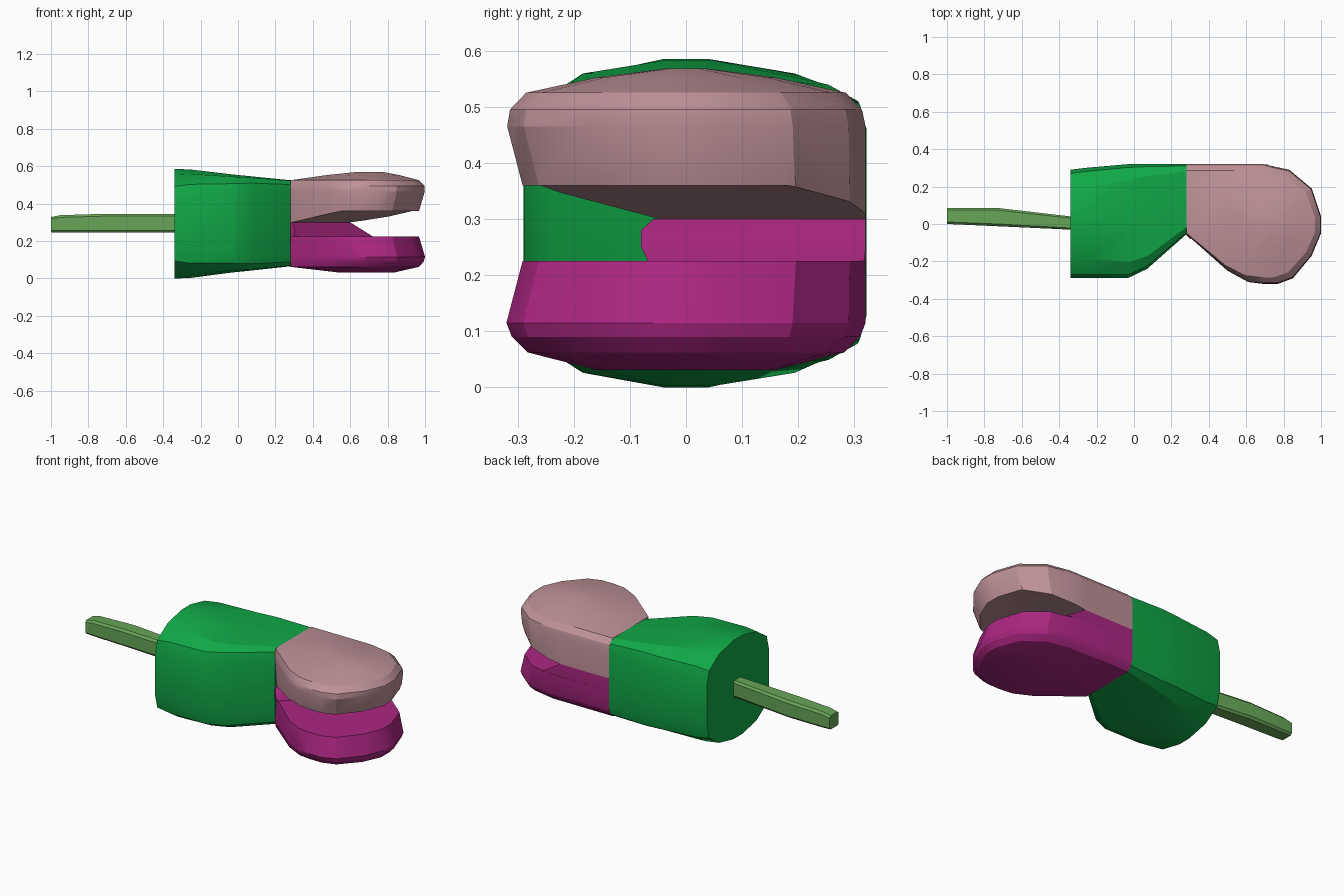
import bpy, bmesh, math
from mathutils import Vector

cube = bpy.data.objects.get("Cube")
if cube:
    bpy.data.objects.remove(cube, do_unlink=True)


def material(name, rgb):
    """Flat material from 0-255 display values, stored as linear."""
    lin = [((c / 255 + 0.055) / 1.055) ** 2.4 if c > 10 else c / 255 / 12.92 for c in rgb]
    m = bpy.data.materials.new(name)
    m.use_nodes = True
    m.diffuse_color = (*lin, 1)
    m.node_tree.nodes["Principled BSDF"].inputs["Base Color"].default_value = (*lin, 1)
    return m


green = material("green", (16, 168, 71))
leaf = material("light_green", (103, 165, 87))
pink = material("dusty_pink", (190, 146, 152))
magenta = material("magenta", (171, 38, 129))


def loft(rings):
    """Skin a list of equal-length closed rings and cap both ends."""
    bm = bmesh.new()
    loops = [[bm.verts.new(p) for p in ring] for ring in rings]
    for a, b in zip(loops, loops[1:]):
        for i in range(len(a)):
            j = (i + 1) % len(a)
            bm.faces.new((a[i], a[j], b[j], b[i]))
    bm.faces.new(loops[0])
    bm.faces.new(loops[-1])
    return bm


def finish(bm, name, mat, angle=25):
    bmesh.ops.recalc_face_normals(bm, faces=bm.faces[:])
    me = bpy.data.meshes.new(name)
    bm.to_mesh(me)
    bm.free()
    me.materials.append(mat)
    ob = bpy.data.objects.new(name, me)
    bpy.context.collection.objects.link(ob)
    bpy.ops.object.select_all(action='DESELECT')
    ob.select_set(True)
    bpy.context.view_layer.objects.active = ob
    bpy.ops.object.shade_smooth_by_angle(angle=math.radians(angle))
    return ob


def section(x, y0, y1, z0, z1, corner):
    """Mirror a quarter profile four ways and fit it to a box at x."""
    q = corner
    pts = (q + [(u, -v) for u, v in reversed(q)]
           + [(-u, -v) for u, v in q] + [(-u, v) for u, v in reversed(q)])
    return [(x, (y0 + y1) / 2 + u * (y1 - y0) / 2, (z0 + z1) / 2 + v * (z1 - z0) / 2)
            for u, v in pts]


# Body: round at the back end, boxier where it meets the jaws
ROUND = [(0.14, 1), (0.6, 0.9), (0.93, 0.68), (1, 0.4)]
BOXY = [(0.14, 1), (0.8, 0.99), (0.95, 0.9), (1, 0.72)]


def blend(t):
    return [(a + (c - a) * t, b + (d - b) * t) for (a, b), (c, d) in zip(ROUND, BOXY)]


finish(loft([
    section(-0.34, -0.29, 0.29, 0.0, 0.585, blend(0)),
    section(-0.26, -0.29, 0.30, 0.002, 0.583, blend(0.2)),
    section(-0.03, -0.288, 0.32, 0.032, 0.556, blend(0.6)),
    section(0.07, -0.24, 0.322, 0.042, 0.546, blend(0.8)),
    section(0.28, -0.055, 0.32, 0.065, 0.525, blend(1)),
]), "body", green)

# Stem: slim chamfered bar
STEM = [(0.75, 1), (1, 0.75)]
finish(loft([
    section(-1.0, 0.0, 0.085, 0.247, 0.328, STEM),
    section(-0.95, -0.002, 0.086, 0.245, 0.338, STEM),
    section(-0.73, -0.012, 0.086, 0.245, 0.345, STEM),
    section(-0.30, -0.032, 0.036, 0.245, 0.345, STEM),
]), "stem", leaf)

# Plan outline shared by both jaws
OUTLINE = [(0.28, -0.055), (0.50, -0.25), (0.61, -0.31), (0.69, -0.32), (0.77, -0.32),
           (0.85, -0.29), (0.95, -0.17), (1.0, -0.05), (1.0, 0.04), (0.95, 0.19),
           (0.83, 0.29), (0.69, 0.32), (0.28, 0.32)]


def ring(z, sx, sy, cx=0.28, cy=0.0):
    return [(cx + (x - cx) * sx, cy + (y - cy) * sy, z) for x, y in OUTLINE]


# Upper jaw: flat base first, then its mouth side is lifted past the hinge line
HINGE = Vector((0.765, -0.644, 0))
OFFSET, RUN = 0.253, 0.34
bm = loft([
    ring(0.30, 0.955, 0.955, cy=0.32),
    ring(0.465, 0.998, 0.998, cy=0.32),
    ring(0.495, 0.995, 0.98),
    ring(0.525, 0.955, 0.89),
    ring(0.552, 0.55, 0.5, cx=0.70),
    ring(0.568, 0.22, 0.12, cx=0.72),
])
for d in (OFFSET, OFFSET + RUN):
    bmesh.ops.bisect_plane(bm, geom=bm.verts[:] + bm.edges[:] + bm.faces[:],
                           plane_co=HINGE * d, plane_no=HINGE)
for v in bm.verts:
    if v.co.z < 0.301:
        t = (v.co.dot(HINGE) - OFFSET) / RUN
        v.co.z += 0.06 * min(max(t, 0), 1)
finish(bm, "upper_jaw", pink)

# Lower jaw: flat on top, gently domed below
finish(loft([
    ring(0.225, 0.955, 0.955, cy=0.32),
    ring(0.115, 1.0, 1.0),
    ring(0.09, 0.99, 0.97),
    ring(0.062, 0.955, 0.88),
    ring(0.031, 0.40, 0.5, cx=0.72),
]), "lower_jaw", magenta)

# Mouth corner: wedge joining the jaws behind the hinge line
finish(loft([
    [(0.28, -0.055, 0.225), (0.30, -0.068, 0.225), (0.72, 0.318, 0.225), (0.28, 0.32, 0.225)],
    [(0.28, -0.06, 0.25), (0.305, -0.08, 0.25), (0.68, 0.32, 0.25), (0.28, 0.32, 0.25)],
    [(0.28, -0.06, 0.28), (0.30, -0.08, 0.28), (0.632, 0.32, 0.28), (0.28, 0.32, 0.28)],
    [(0.28, -0.05, 0.30), (0.285, -0.058, 0.30), (0.60, 0.32, 0.30), (0.28, 0.32, 0.30)],
]), "mouth_corner", magenta)
